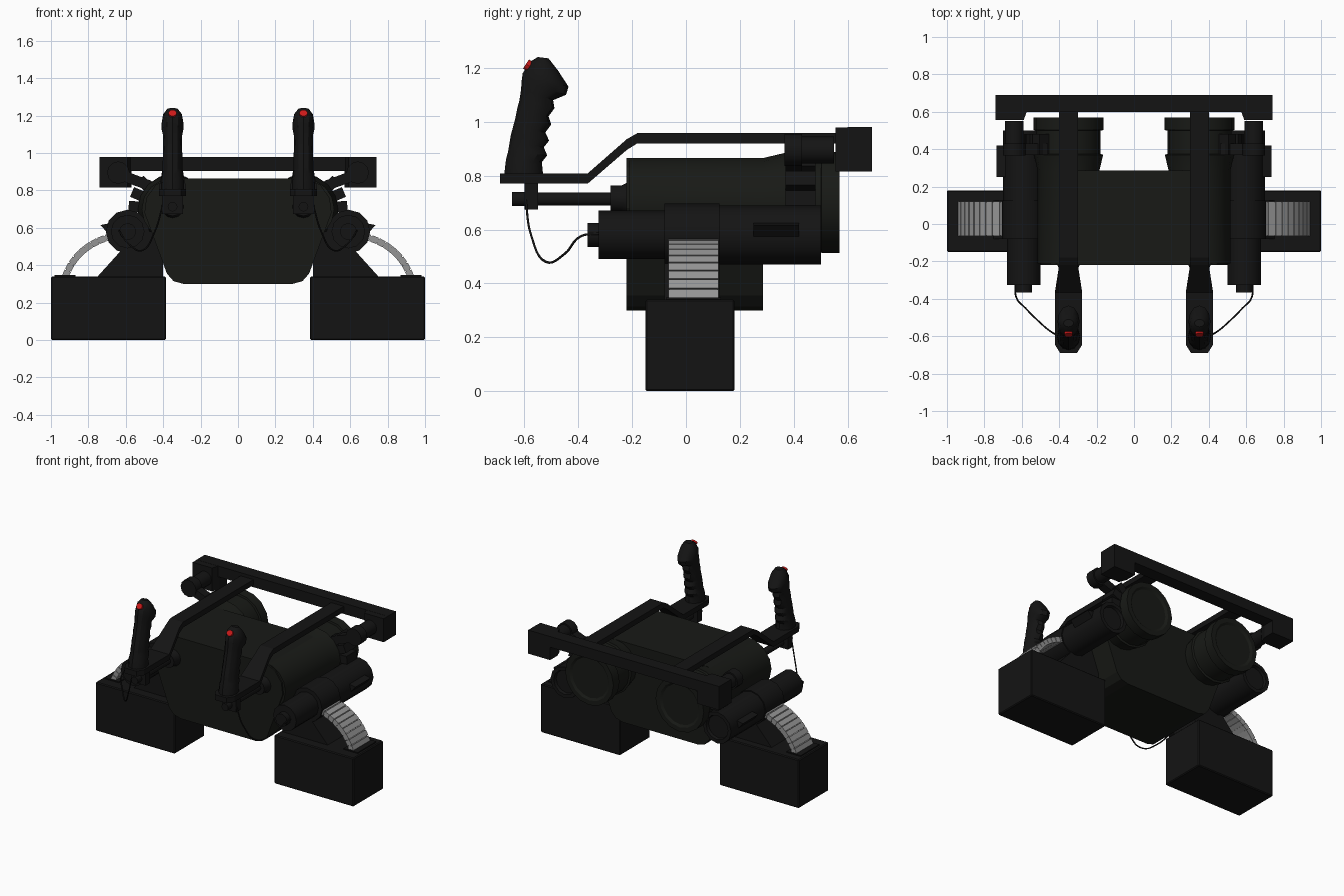
import bpy, bmesh
from math import sin, cos, pi, radians
from mathutils import Vector

if "Cube" in bpy.data.objects:
    bpy.data.objects.remove(bpy.data.objects["Cube"])


def material(name, r, g, b):
    m = bpy.data.materials.new(name)
    m.diffuse_color = (r, g, b, 1)
    m.use_nodes = True
    m.node_tree.nodes["Principled BSDF"].inputs["Base Color"].default_value = m.diffuse_color
    return m


BLACK = material("black_metal", 0.007, 0.007, 0.007)
HULL = material("hull_metal", 0.009, 0.010, 0.008)
STEEL = material("belt_steel", 0.3, 0.3, 0.3)
RED = material("red_button", 0.6, 0.01, 0.01)


def finish(name, bm, mat, mirror=True, smooth=False, bevel=0):
    bmesh.ops.recalc_face_normals(bm, faces=bm.faces)
    me = bpy.data.meshes.new(name)
    bm.to_mesh(me)
    bm.free()
    ob = bpy.data.objects.new(name, me)
    bpy.context.collection.objects.link(ob)
    me.materials.append(mat)
    if smooth:
        bpy.ops.object.select_all(action='DESELECT')
        ob.select_set(True)
        bpy.context.view_layer.objects.active = ob
        bpy.ops.object.shade_smooth_by_angle(angle=radians(32))
    if bevel:
        b = ob.modifiers.new("bevel", 'BEVEL')
        b.width = bevel
        b.segments = 1
    if mirror:
        ob.modifiers.new("mirror", 'MIRROR').use_axis[0] = True
    return ob


def loft(bm, rings):
    """Skin a list of equal-length point rings and cap both ends."""
    rows = [[bm.verts.new(p) for p in ring] for ring in rings]
    n = len(rows[0])
    for a, b in zip(rows, rows[1:]):
        for i in range(n):
            j = (i + 1) % n
            bm.faces.new((a[i], a[j], b[j], b[i]))
    bm.faces.new(rows[0])
    bm.faces.new(rows[-1])


def prism(name, pts, a, b, axis, mat=BLACK, mirror=True, bevel=0):
    """Extrude a 2D outline: axis 'y' takes (x,z), axis 'x' takes (y,z), axis 'z' takes (x,y)."""
    put = {'x': lambda p, d: (d, p[0], p[1]), 'y': lambda p, d: (p[0], d, p[1]),
           'z': lambda p, d: (p[0], p[1], d)}[axis]
    bm = bmesh.new()
    loft(bm, [[put(p, d) for p in pts] for d in (a, b)])
    return finish(name, bm, mat, mirror, bevel=bevel)


def box(name, x0, x1, y0, y1, z0, z1, **kw):
    return prism(name, [(x0, z0), (x1, z0), (x1, z1), (x0, z1)], y0, y1, 'y', **kw)


def lathe(name, cx, cz, profile, n=16, mat=BLACK):
    """Turn a (y, radius) profile around an axis parallel to y."""
    bm = bmesh.new()
    loft(bm, [[(cx + r * cos(2 * pi * i / n), y, cz + r * sin(2 * pi * i / n)) for i in range(n)]
              for y, r in profile])
    return finish(name, bm, mat, smooth=True)


# Central hull with chamfered belly
half = [(0.29, 0.30), (0.345, 0.315), (0.38, 0.355), (0.50, 0.68), (0.49, 0.76), (0.44, 0.83), (0.37, 0.865)]
prism("hull", half + [(-x, z) for x, z in reversed(half)], -0.22, 0.285, 'y', HULL, False)

# Twin main barrels running through the hull
lathe("main_barrel", 0.35, 0.70,
      [(-0.21, 0.165), (0.285, 0.165), (0.37, 0.185), (0.375, 0.172), (0.50, 0.172), (0.502, 0.187),
       (0.57, 0.187), (0.57, 0.155), (0.56, 0.14)], 16, HULL)

# Clamp teeth around the outside of each barrel
for k, deg in enumerate((4, 23, 42)):
    a = radians(deg)
    d, t = Vector((cos(a), sin(a))), Vector((-sin(a), cos(a))) * 0.028
    c = Vector((0.35, 0.70))
    prism(f"barrel_clamp_{k + 1}", [c + d * 0.15 - t, c + d * 0.235 - t, c + d * 0.235 + t, c + d * 0.15 + t],
          0.37, 0.48, 'y')

# Small tube beside each barrel, carried by a web
lathe("side_tube", 0.64, 0.895, [(0.365, 0.06), (0.43, 0.06), (0.43, 0.05), (0.55, 0.05)], 12)
prism("tube_web", [(0.48, 0.80), (0.62, 0.85), (0.62, 0.91), (0.46, 0.85)], 0.37, 0.43, 'y')

# Side guns with collar, rear cap and feed fin
lathe("side_gun", 0.59, 0.58,
      [(-0.365, 0.045), (-0.325, 0.045), (-0.325, 0.09), (-0.08, 0.09), (-0.08, 0.117), (0.125, 0.117),
       (0.125, 0.11), (0.50, 0.11), (0.50, 0.085), (0.48, 0.08)], 12)
prism("gun_fin", [(0.66, 0.565), (0.70, 0.575), (0.735, 0.615), (0.66, 0.63)], 0.25, 0.42, 'y')
prism("gun_bracket", [(0.40, 0.335), (0.755, 0.335), (0.615, 0.49), (0.60, 0.58), (0.46, 0.58), (0.40, 0.48)],
      -0.08, 0.125, 'y')

# Ammunition boxes and lid openings
box("ammo_box", 0.385, 1.0, -0.15, 0.18, 0.0, 0.34, bevel=0.006)
box("box_opening", 0.87, 0.98, -0.075, 0.13, 0.335, 0.347)

# Linked belts: segments along an arc from gun to box
P0, P1, P2 = Vector((0.67, 0.555)), Vector((0.86, 0.51)), Vector((0.925, 0.335))
bm = bmesh.new()
N = 9
for k in range(N):
    t = (k + 0.5) / N
    p = P0 * (1 - t) ** 2 + P1 * 2 * t * (1 - t) + P2 * t * t
    d = ((P1 - P0) * (1 - t) + (P2 - P1) * t).normalized()
    nrm = Vector((-d.y, d.x))
    for w, h, y0, y1 in ((0.0175, 0.018, -0.065, 0.12), (0.026, 0.011, -0.06, 0.115)):
        quad = [p + d * w * u + nrm * h * v for u, v in ((-1, -1), (1, -1), (1, 1), (-1, 1))]
        loft(bm, [[(q.x, y, q.y) for q in quad] for y in (y0, y1)])
finish("ammo_belt", bm, STEEL)

# Rear cross rail with end blocks
box("cross_rail", -0.74, 0.74, 0.60, 0.69, 0.905, 0.98, mirror=False)
prism("rail_end_block", [(0.57, 0.61), (0.59, 0.555), (0.74, 0.555), (0.74, 0.69), (0.57, 0.69)], 0.815, 0.979, 'z')

# Arms: bent bars reaching forward and widening under the grips
bm = bmesh.new()
path = [(0.62, 0.92, 0.958, 0.05), (-0.18, 0.92, 0.958, 0.05), (-0.22, 0.895, 0.935, 0.05),
        (-0.365, 0.77, 0.808, 0.073), (-0.645, 0.77, 0.808, 0.073), (-0.69, 0.77, 0.808, 0.045)]
loft(bm, [[(0.35 - w, y, a), (0.35 + w, y, a), (0.35 + w, y, b), (0.35 - w, y, b)] for y, a, b, w in path])
finish("control_arm", bm, BLACK)

# Control column: pivot block, horizontal rod and socket on the hull
box("pivot_block", 0.295, 0.405, -0.60, -0.55, 0.675, 0.78)
lathe("control_rod", 0.35, 0.713,
      [(-0.645, 0.026), (-0.60, 0.026), (-0.55, 0.024), (-0.28, 0.024), (-0.28, 0.05), (-0.24, 0.05), (-0.22, 0.06),
       (-0.20, 0.06)], 12)

# Grips with finger ridges: (front y, front z, back y, back z, half width)
grip = [(-0.675, 0.80, -0.53, 0.80, 0.062), (-0.668, 0.86, -0.535, 0.85, 0.06),
        (-0.660, 0.89, -0.515, 0.875, 0.056), (-0.655, 0.92, -0.528, 0.905, 0.053),
        (-0.650, 0.95, -0.508, 0.93, 0.053), (-0.642, 0.98, -0.522, 0.96, 0.052),
        (-0.634, 1.01, -0.500, 0.99, 0.052), (-0.626, 1.05, -0.510, 1.02, 0.051),
        (-0.618, 1.08, -0.488, 1.05, 0.051), (-0.612, 1.12, -0.493, 1.08, 0.052),
        (-0.610, 1.15, -0.445, 1.10, 0.058), (-0.606, 1.18, -0.436, 1.13, 0.059),
        (-0.575, 1.225, -0.475, 1.19, 0.05), (-0.55, 1.24, -0.51, 1.235, 0.027)]
bm = bmesh.new()
rings = []
for yf, zf, yb, zb, w in grip:
    f, b = Vector((0, yf, zf)), Vector((0, yb, zb))
    rings.append([(f + b) / 2 + (b - f) / 2 * cos(i * pi / 6) + Vector((0.35 + w * sin(i * pi / 6), 0, 0))
                  for i in range(12)])
loft(bm, rings)
finish("hand_grip", bm, BLACK, smooth=True)

# Red trigger button, tilted on the grip head
bm = bmesh.new()
c, n = Vector((0.35, -0.583, 1.207)), Vector((0, -0.83, 0.56))
u = Vector((0, 0.56, 0.83))
loft(bm, [[c + n * h + u * 0.02 * cos(i * pi / 6) + Vector((0.022 * sin(i * pi / 6), 0, 0)) for i in range(12)]
          for h in (-0.02, 0.013)])
finish("trigger_button", bm, RED, smooth=True)

# Hanging cables from control rod to gun cap
for side, s in (("right", 1), ("left", -1)):
    cu = bpy.data.curves.new("cable_" + side, 'CURVE')
    cu.dimensions = '3D'
    cu.bevel_depth = 0.0045
    cu.bevel_resolution = 1
    cu.resolution_u = 6
    pts = [(0.405, -0.595, 0.71), (0.445, -0.575, 0.58), (0.51, -0.52, 0.48), (0.58, -0.45, 0.51),
           (0.63, -0.39, 0.575), (0.635, -0.32, 0.585)]
    sp = cu.splines.new('BEZIER')
    sp.bezier_points.add(len(pts) - 1)
    for bp, (x, y, z) in zip(sp.bezier_points, pts):
        bp.co = (s * x, y, z)
        bp.handle_left_type = bp.handle_right_type = 'AUTO'
    cu.materials.append(BLACK)
    bpy.context.collection.objects.link(bpy.data.objects.new("cable_" + side, cu))
